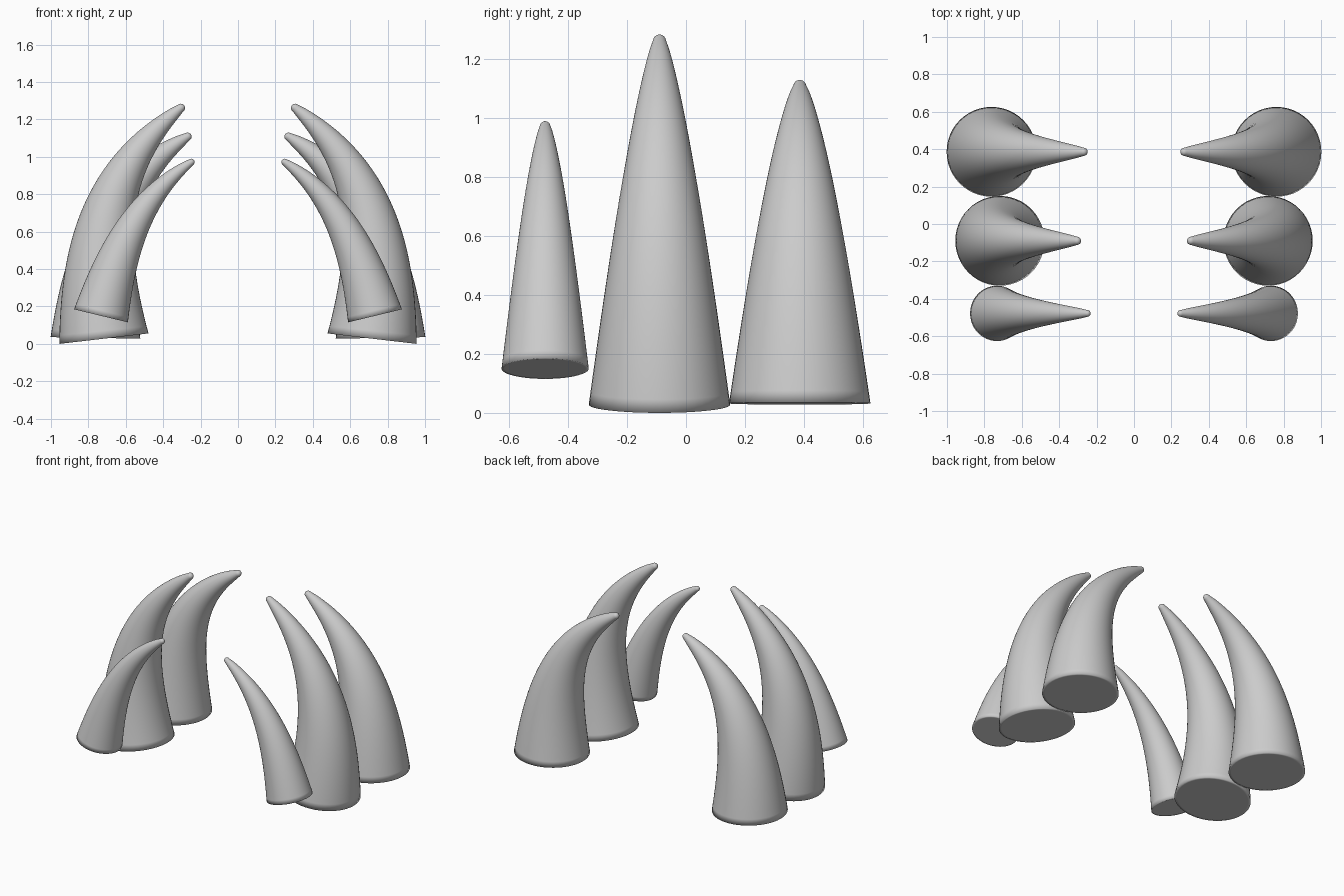
import bpy, bmesh, math
from mathutils import Vector

if "Cube" in bpy.data.objects:
    bpy.data.objects.remove(bpy.data.objects["Cube"])

SIDES, STEPS, CAP = 48, 32, 5


def bezier(p, t):
    u = 1 - t
    pos = p[0]*u**3 + p[1]*3*u*u*t + p[2]*3*u*t*t + p[3]*t**3
    tan = (p[1]-p[0])*u*u + (p[2]-p[1])*2*u*t + (p[3]-p[2])*t*t
    return pos, tan.normalized()


def horn(name, y, path, base_r, tip_r, side):
    """Tapered round horn swept along a curve in the xz plane."""
    pts = [Vector((side*x, y, z)) for x, z in path]
    # sections: centre, direction, radius
    sections = [(*bezier(pts, 0), base_r*0.93)]
    for i in range(STEPS + 1):
        t = i / STEPS
        pos, tan = bezier(pts, t)
        sections.append((pos, tan, tip_r + (base_r - tip_r)*(1 - t)**0.85))
    # rounded tip
    end, tan = bezier(pts, 1)
    for i in range(1, CAP):
        a = math.pi/2*i/CAP
        sections.append((end + tan*tip_r*math.sin(a), tan, tip_r*math.cos(a)))

    bm = bmesh.new()
    across = Vector((0, 1, 0))
    rings = []
    for pos, d, r in sections:
        n = across.cross(d)
        rings.append([bm.verts.new(pos + (n*math.cos(a) + across*math.sin(a))*r)
                      for a in (2*math.pi*k/SIDES for k in range(SIDES))])
    for lo, hi in zip(rings, rings[1:]):
        for k in range(SIDES):
            j = (k + 1) % SIDES
            bm.faces.new((lo[k], lo[j], hi[j], hi[k]))
    bm.faces.new(rings[0][::-1])
    top = bm.verts.new(end + tan*tip_r)
    for k in range(SIDES):
        bm.faces.new((rings[-1][k], rings[-1][(k + 1) % SIDES], top))
    bmesh.ops.recalc_face_normals(bm, faces=bm.faces)
    for f in bm.faces:
        f.smooth = True
    me = bpy.data.meshes.new(name)
    bm.to_mesh(me)
    bm.free()
    ob = bpy.data.objects.new(name, me)
    bpy.context.collection.objects.link(ob)


# name, y, curve control points (x, z), base radius, tip radius
HORNS = [
    ("front_horn", -0.478, [(.7325, .15), (.66, .45), (.55, .77), (.25, .972)], .148, .018),
    ("middle_horn", -0.09, [(.717, .028), (.77, .48), (.74, .92), (.305, 1.262)], .24, .022),
    ("back_horn", 0.386, [(.762, .032), (.755, .45), (.70, .85), (.27, 1.108)], .24, .022),
]

for name, y, path, r0, r1 in HORNS:
    for label, side in (("right", 1), ("left", -1)):
        horn(f"{name}_{label}", y, path, r0, r1, side)
